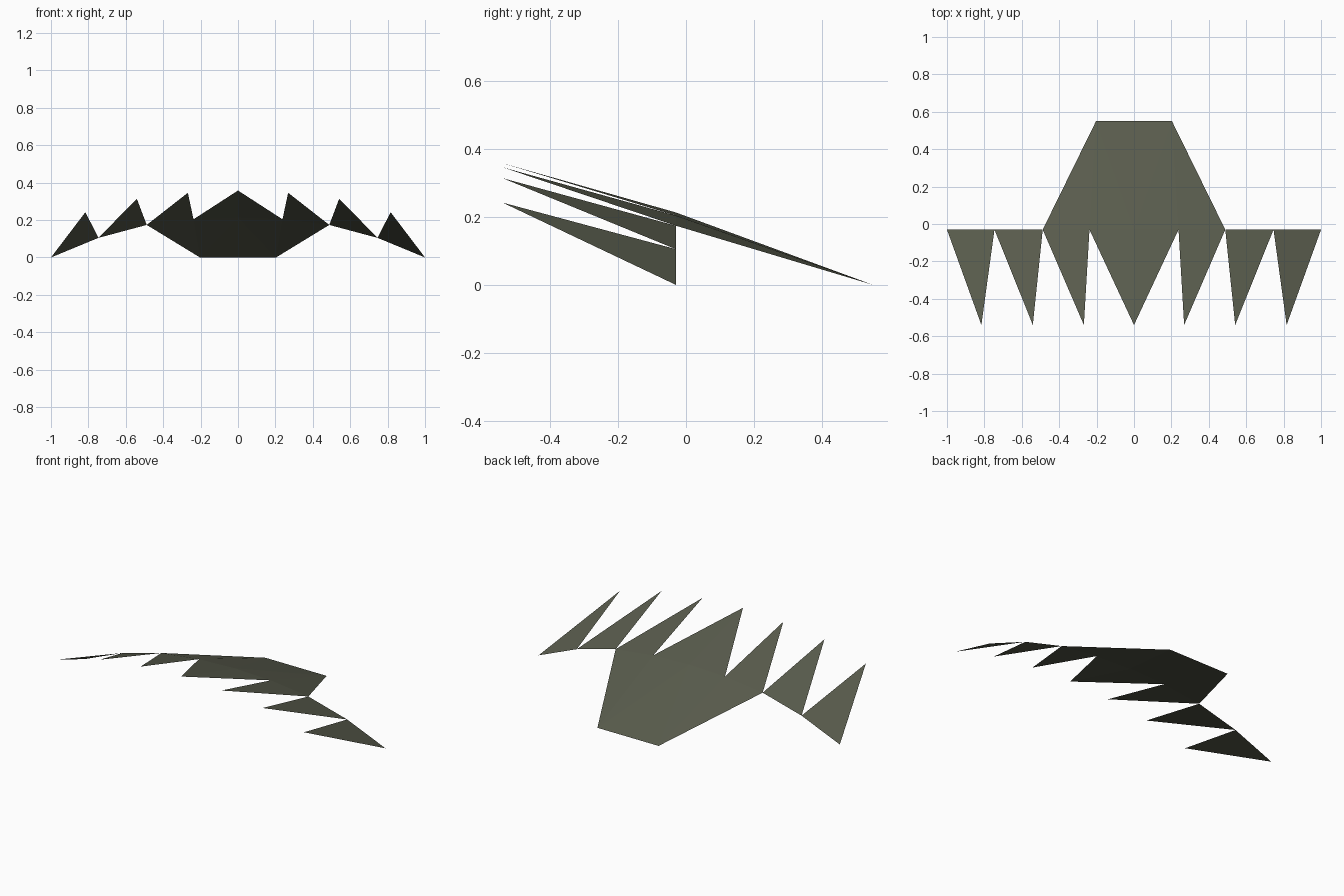
import bpy
import bmesh

if "Cube" in bpy.data.objects:
    bpy.data.objects.remove(bpy.data.objects["Cube"])

# Single dull olive colour
olive = bpy.data.materials.new("dull olive")
olive.diffuse_color = (0.10, 0.107, 0.074, 1)
olive.use_nodes = True
olive.node_tree.nodes["Principled BSDF"].inputs["Base Color"].default_value = olive.diffuse_color

ROW_Y, TIP_Y, BACK_Y = -0.03, -0.54, 0.55
# Arched row that the spikes hang from, (x, z) from the centre outward
ROW = [(0, 0.213), (0.238, 0.204), (0.488, 0.174), (0.746, 0.105), (1.0, 0.0)]
# Spike tips, (x, z) from the centre outward
TIPS = [(0, 0.358), (0.268, 0.346), (0.541, 0.314), (0.816, 0.242)]
BACK = [(0, 0), (0.203, 0)]


def at(points, i, y, side=1):
    x, z = points[i]
    return (x * side, y, z)


def sheet(name, faces):
    """Thin one-layer surface with upward normals."""
    bm = bmesh.new()
    for face in faces:
        bm.faces.new([bm.verts.new(p) for p in face])
    bmesh.ops.remove_doubles(bm, verts=bm.verts, dist=0.0005)
    for f in bm.faces:
        f.normal_update()
        if f.normal.z < 0:
            f.normal_flip()
    mesh = bpy.data.meshes.new(name)
    bm.to_mesh(mesh)
    bm.free()
    mesh.materials.append(olive)
    obj = bpy.data.objects.new(name, mesh)
    bpy.context.collection.objects.link(obj)
    return obj


# Central panel: sloping back, middle spike
panel = []
for s in (-1, 1):
    mid, inner, outer = (at(ROW, i, ROW_Y, s) for i in range(3))
    back_mid, back_corner = (at(BACK, i, BACK_Y, s) for i in range(2))
    panel += [(mid, inner, back_corner), (mid, back_corner, back_mid),
              (inner, outer, back_corner),
              (mid, inner, at(TIPS, 0, TIP_Y))]
sheet("central_panel", panel)

# Three spikes on each side
for s, label in ((-1, "left"), (1, "right")):
    for i in range(1, 4):
        sheet(f"{label}_spike_{i}", [(at(ROW, i, ROW_Y, s),
                                      at(ROW, i + 1, ROW_Y, s),
                                      at(TIPS, i, TIP_Y, s))])
